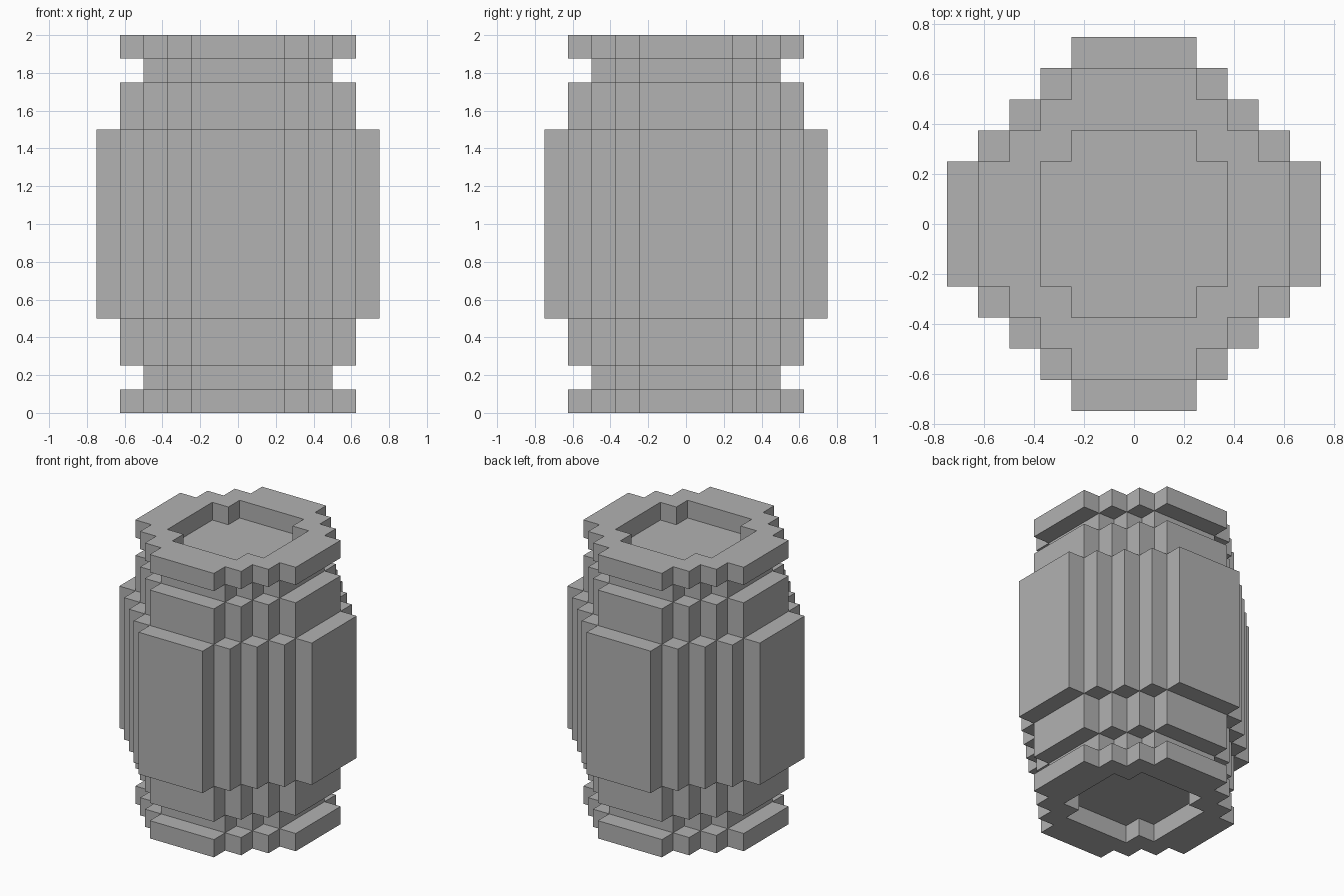
import bpy
import bmesh

STEP = 0.125  # size of one stair step
FLAT = 0.25   # half width of the flat on each of the four sides

cube = bpy.data.objects.get("Cube")
if cube:
    bpy.data.objects.remove(cube, do_unlink=True)

grey = bpy.data.materials.new("plain grey")
grey.use_nodes = True
grey.diffuse_color = (0.445, 0.445, 0.445, 1)
grey.node_tree.nodes["Principled BSDF"].inputs["Base Color"].default_value = grey.diffuse_color


def stepped_outline(reach):
    """Stepped round outline whose four flats lie at the given reach."""
    quarter = []
    x, y = reach, FLAT
    while x > FLAT:
        quarter += [(x, y), (x - STEP, y)]
        x -= STEP
        y += STEP
    quarter.append((x, y))
    points = []
    for _ in range(4):
        points += quarter
        quarter = [(-y, x) for x, y in quarter]
    return points


def add_slab(name, bottom, top, reach, hole=None):
    """Upright slab with a stepped outline and an optional stepped hole."""
    bm = bmesh.new()
    for size in filter(None, (reach, hole)):
        ring = [bm.verts.new((x, y, bottom)) for x, y in stepped_outline(size)]
        for a, b in zip(ring, ring[1:] + ring[:1]):
            bm.edges.new((a, b))
    bmesh.ops.triangle_fill(bm, edges=bm.edges[:], use_beauty=True, normal=(0, 0, 1))
    made = bmesh.ops.extrude_face_region(bm, geom=bm.faces[:], use_keep_orig=True)
    raised = [v for v in made["geom"] if isinstance(v, bmesh.types.BMVert)]
    bmesh.ops.translate(bm, verts=raised, vec=(0, 0, top - bottom))
    bmesh.ops.recalc_face_normals(bm, faces=bm.faces[:])
    mesh = bpy.data.meshes.new(name)
    bm.to_mesh(mesh)
    bm.free()
    mesh.materials.append(grey)
    bpy.context.collection.objects.link(bpy.data.objects.new(name, mesh))


# Wide middle of the barrel
add_slab("belly", 0.5, 1.5, 0.75)

# Matching shoulders, necks and recessed rims at both ends
for end, place in (("lower", lambda a, b: (a, b)),
                   ("upper", lambda a, b: (2 - b, 2 - a))):
    add_slab(end + "_rim", *place(0, 0.125), 0.625, hole=0.375)
    add_slab(end + "_neck", *place(0.125, 0.25), 0.5)
    add_slab(end + "_shoulder", *place(0.25, 0.5), 0.625)
